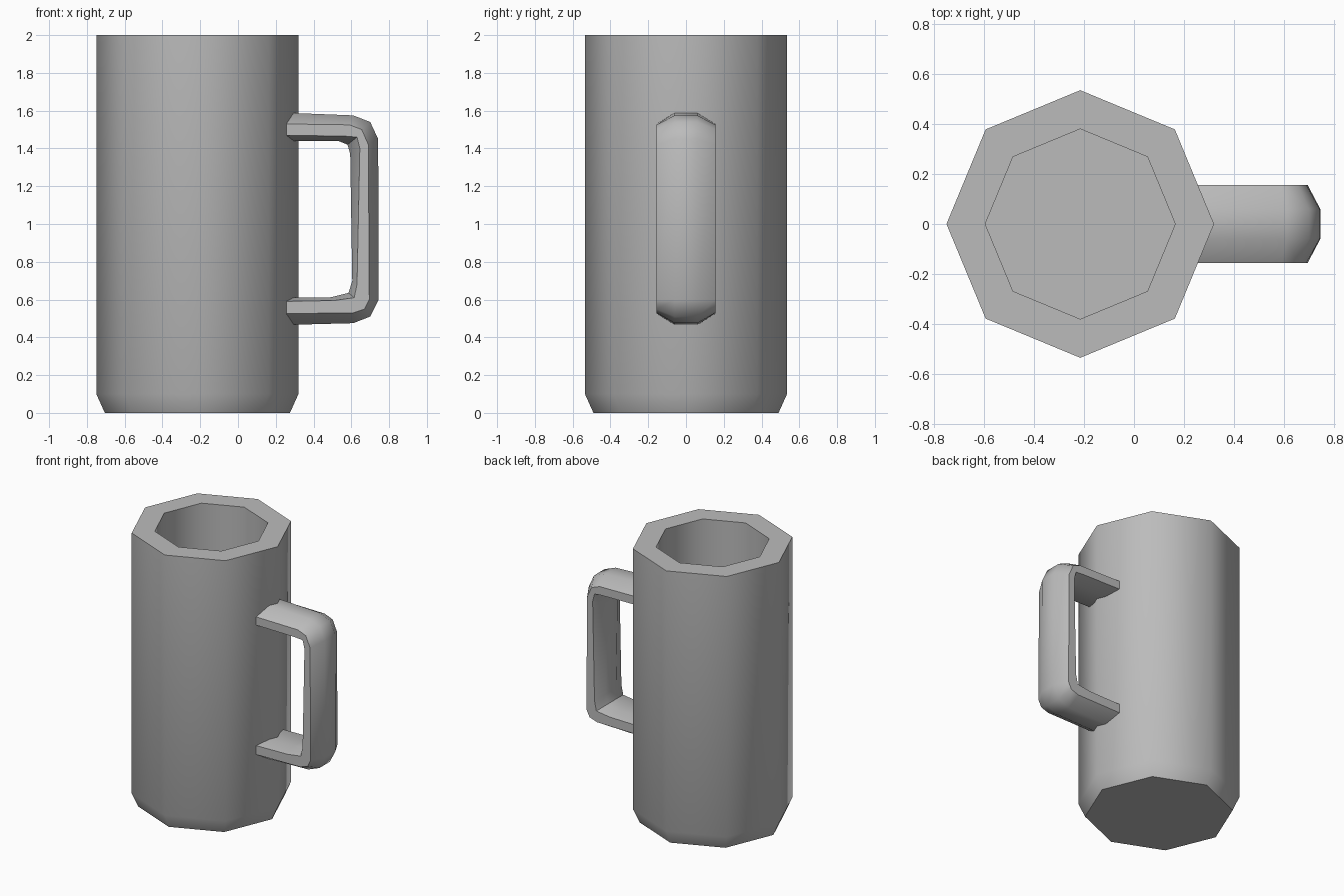
import bpy, bmesh
from math import cos, sin, pi, radians

cube = bpy.data.objects.get("Cube")
if cube:
    bpy.data.objects.remove(cube, do_unlink=True)

GREY = (0.5, 0.5, 0.5, 1)
clay = bpy.data.materials.new("plain grey")
clay.use_nodes = True
clay.diffuse_color = GREY
clay.node_tree.nodes["Principled BSDF"].inputs["Base Color"].default_value = GREY


def loft(name, rings):
    """Skin a row of closed cross-sections and cap both ends."""
    bm = bmesh.new()
    rows = [[bm.verts.new(p) for p in ring] for ring in rings]
    n = len(rows[0])
    for a, b in zip(rows, rows[1:]):
        for i in range(n):
            j = (i + 1) % n
            bm.faces.new((a[i], a[j], b[j], b[i]))
    bm.faces.new(rows[0])
    bm.faces.new(rows[-1])
    bmesh.ops.recalc_face_normals(bm, faces=bm.faces)
    mesh = bpy.data.meshes.new(name)
    bm.to_mesh(mesh)
    bm.free()
    mesh.materials.append(clay)
    obj = bpy.data.objects.new(name, mesh)
    bpy.context.collection.objects.link(obj)
    bpy.ops.object.select_all(action="DESELECT")
    obj.select_set(True)
    bpy.context.view_layer.objects.active = obj
    bpy.ops.object.shade_smooth_by_angle(angle=radians(50))
    return obj


# Eight-sided cup: outside from the base up, over the rim, down to the floor
CENTRE_X, SIDES = -0.215, 8


def octagon(radius, z):
    return [(CENTRE_X + radius * cos(2 * pi * i / SIDES),
             radius * sin(2 * pi * i / SIDES), z) for i in range(SIDES)]


cup_profile = [(0.49, 0), (0.535, 0.1), (0.535, 2), (0.38, 2), (0.38, 0.15)]
loft("mug_body", [octagon(r, z) for r, z in cup_profile])

# Handle: each row runs along the grip as (x, z), from upper to lower joint
crown = [(0.23, 1.59), (0.61, 1.575), (0.70, 1.54), (0.742, 1.45),
         (0.745, 0.6), (0.70, 0.51), (0.61, 0.475), (0.23, 0.465)]
outer_edge = [(0.23, 1.53), (0.59, 1.525), (0.655, 1.5), (0.69, 1.42),
              (0.695, 0.6), (0.67, 0.55), (0.61, 0.53), (0.23, 0.525)]
inner_edge = [(0.23, 1.47), (0.57, 1.465), (0.63, 1.46), (0.645, 1.4),
              (0.63, 0.68), (0.615, 0.61), (0.51, 0.595), (0.23, 0.59)]
inner_crown = [(0.23, 1.44), (0.53, 1.44), (0.58, 1.42), (0.594, 1.37),
               (0.605, 0.7), (0.585, 0.635), (0.49, 0.612), (0.23, 0.61)]
HALF, FLAT = 0.155, 0.06
grip = []
for c, o, i, k in zip(crown, outer_edge, inner_edge, inner_crown):
    half_section = [(c, FLAT), (o, HALF), (i, HALF), (k, FLAT)]
    right = [(p[0], -w, p[1]) for p, w in half_section]
    left = [(p[0], w, p[1]) for p, w in reversed(half_section)]
    grip.append(right + left)
loft("handle", grip)
